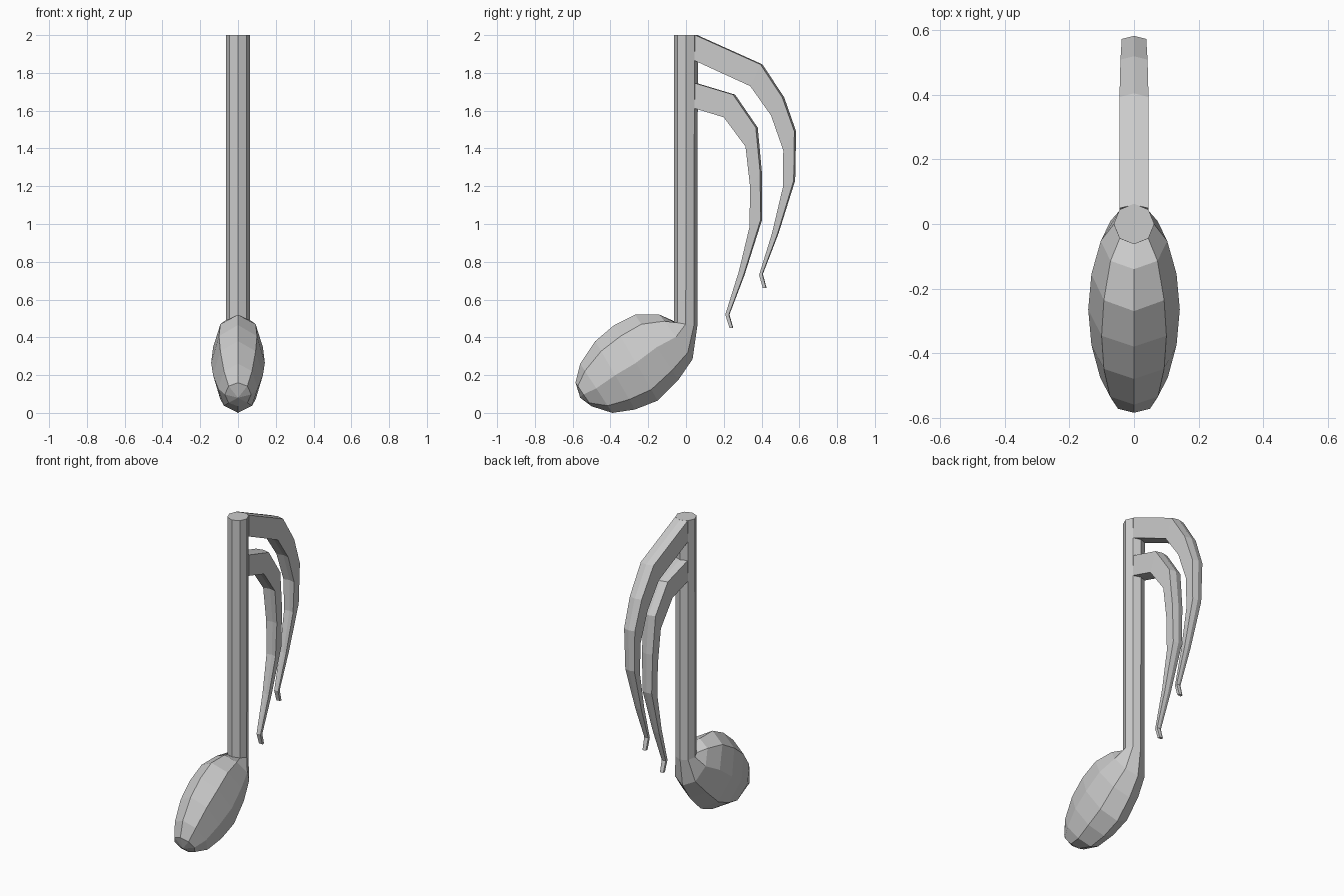
import bpy
from math import cos, sin, pi

if "Cube" in bpy.data.objects:
    bpy.data.objects.remove(bpy.data.objects["Cube"])


def loft(name, rings, tip=None):
    """Skin equal-sized rings of points; cap the ends, or close onto a tip."""
    n = len(rings[0])
    verts = [p for ring in rings for p in ring]
    faces = [tuple(range(n))]
    for r in range(len(rings) - 1):
        for k in range(n):
            a, b = r * n + k, r * n + (k + 1) % n
            faces.append((a, b, b + n, a + n))
    last = (len(rings) - 1) * n
    if tip:
        verts.append(tip)
        faces += [(last + k, last + (k + 1) % n, len(verts) - 1) for k in range(n)]
    else:
        faces.append(tuple(range(last + n - 1, last - 1, -1)))
    mesh = bpy.data.meshes.new(name)
    mesh.from_pydata(verts, [], faces)
    obj = bpy.data.objects.new(name, mesh)
    bpy.context.collection.objects.link(obj)
    bpy.ops.object.select_all(action='DESELECT')
    bpy.context.view_layer.objects.active = obj
    obj.select_set(True)
    bpy.ops.object.mode_set(mode='EDIT')
    bpy.ops.mesh.select_all(action='SELECT')
    bpy.ops.mesh.normals_make_consistent(inside=False)
    bpy.ops.object.mode_set(mode='OBJECT')
    return obj


def octagon(front, back, w):
    """Eight-sided ring between two (y, z) points with half-width w in x."""
    ring = []
    for k in range(8):
        c, s = cos(k * pi / 4), sin(k * pi / 4)
        y, z = [(f + b) / 2 + (f - b) / 2 * c for f, b in zip(front, back)]
        ring.append((w * s, y, z))
    return ring


# Stem flowing into the tilted oval note head
stations = [
    ((-0.063, 2.0), (0.063, 2.0), 0.063),
    ((-0.063, 0.48), (0.06, 0.46), 0.063),
    ((-0.14, 0.52), (0.035, 0.285), 0.103),
    ((-0.27, 0.52), (-0.04, 0.175), 0.132),
    ((-0.38, 0.465), (-0.15, 0.065), 0.142),
    ((-0.48, 0.38), (-0.27, 0.018), 0.132),
    ((-0.56, 0.26), (-0.39, 0.0), 0.105),
    ((-0.585, 0.16), (-0.50, 0.035), 0.07),
]
loft("stem_and_note_head", [octagon(*s) for s in stations], tip=(0, -0.56, 0.08))


# Curved flags: a box section with a shallow ridge along the middle
def flag(name, outer, inner):
    widths = [0.045, 0.045, 0.042, 0.038, 0.032, 0.022, 0.014, 0.012]
    rings = []
    for (yo, zo), (yi, zi), w in zip(outer, inner, widths):
        d = 0.25 * w
        rings.append([(-w, yo - d, zo), (0, yo, zo), (w, yo - d, zo),
                      (w, yi, zi), (0, yi + d, zi), (-w, yi, zi)])
    loft(name, rings)


flag("upper_flag",
     [(0.06, 2.0), (0.405, 1.845), (0.52, 1.67), (0.583, 1.49),
      (0.578, 1.23), (0.49, 0.95), (0.407, 0.735), (0.427, 0.66)],
     [(0.045, 1.865), (0.34, 1.73), (0.45, 1.575), (0.515, 1.39),
      (0.513, 1.195), (0.455, 0.95), (0.387, 0.73), (0.407, 0.66)])
flag("lower_flag",
     [(0.06, 1.745), (0.26, 1.685), (0.38, 1.51), (0.402, 1.27),
      (0.402, 1.02), (0.31, 0.73), (0.23, 0.52), (0.25, 0.45)],
     [(0.045, 1.612), (0.20, 1.565), (0.315, 1.41), (0.34, 1.19),
      (0.335, 0.98), (0.28, 0.75), (0.208, 0.52), (0.23, 0.45)])
